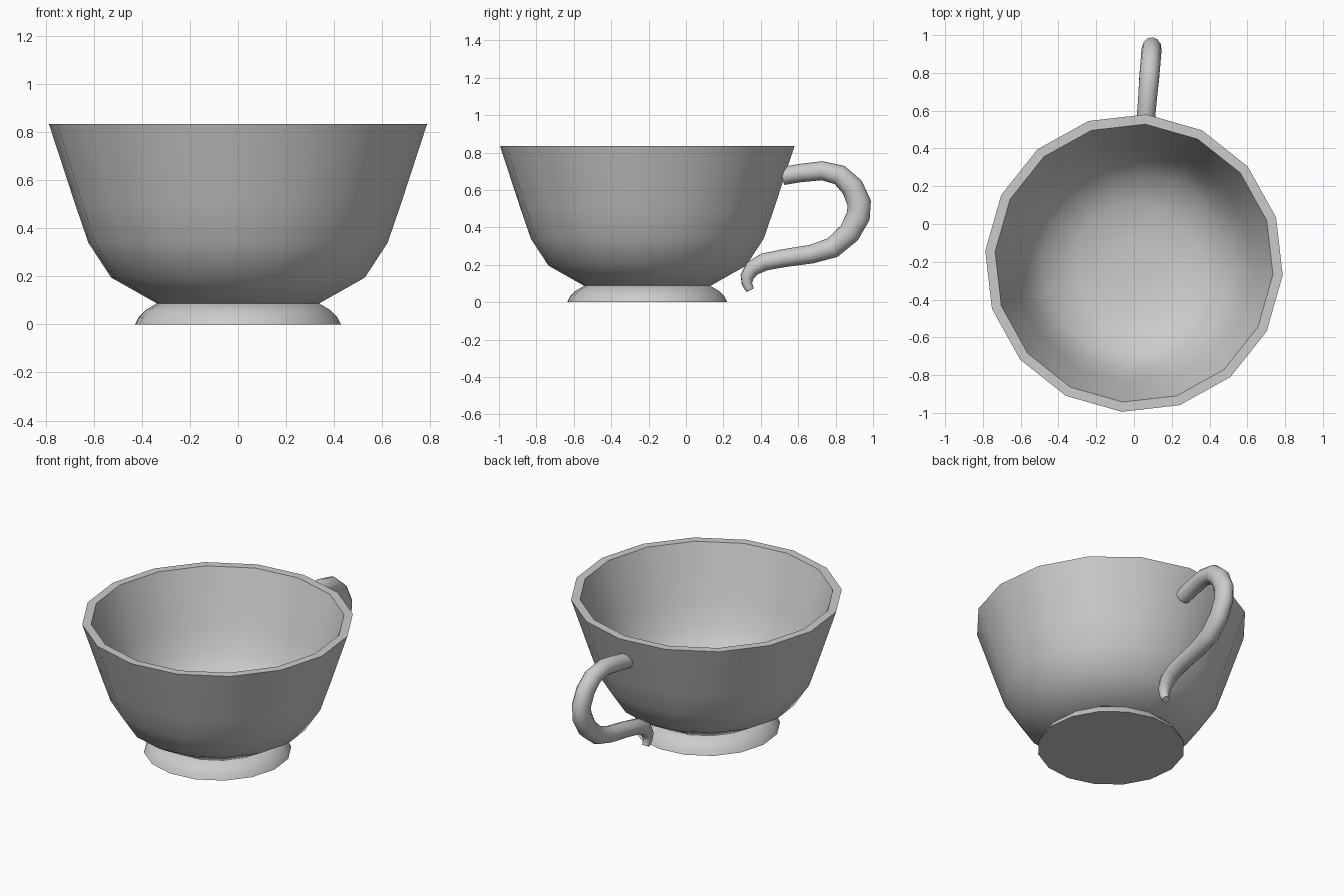
import bpy, bmesh, math
from mathutils import Vector, Matrix

if "Cube" in bpy.data.objects:
    bpy.data.objects.remove(bpy.data.objects["Cube"], do_unlink=True)

SIDES = 16
CENTRE = Vector((0, -0.207, 0))
TURN = Matrix.Rotation(math.radians(-4.7), 4, "Z")   # whole cup is slightly turned

china = bpy.data.materials.new("grey china")
china.use_nodes = True
china.diffuse_color = (0.6, 0.6, 0.6, 1)
china.node_tree.nodes["Principled BSDF"].inputs["Base Color"].default_value = (0.6, 0.6, 0.6, 1)


def finish(bm, name):
    bmesh.ops.transform(bm, matrix=Matrix.Translation(CENTRE) @ TURN, verts=bm.verts)
    bmesh.ops.recalc_face_normals(bm, faces=bm.faces)
    mesh = bpy.data.meshes.new(name)
    bm.to_mesh(mesh)
    bm.free()
    mesh.materials.append(china)
    obj = bpy.data.objects.new(name, mesh)
    bpy.context.collection.objects.link(obj)
    bpy.ops.object.select_all(action="DESELECT")
    obj.select_set(True)
    bpy.context.view_layer.objects.active = obj
    bpy.ops.object.shade_smooth_by_angle(angle=math.radians(40))
    return obj


def skin(rings, name):
    """Bridge a list of point rings and cap both ends."""
    bm = bmesh.new()
    loops = [[bm.verts.new(p) for p in ring] for ring in rings]
    for a, b in zip(loops, loops[1:]):
        for i in range(len(a)):
            j = (i + 1) % len(a)
            bm.faces.new((a[i], a[j], b[j], b[i]))
    bm.faces.new(loops[0])
    bm.faces.new(loops[-1])
    return finish(bm, name)


def lathe(profile, name):
    angles = [math.tau * i / SIDES for i in range(SIDES)]
    return skin([[Vector((r * math.cos(a), r * math.sin(a), z)) for a in angles]
                 for r, z in profile], name)


# Bowl: outside wall, rim, then inside wall down to the floor
lathe([(0.34, 0.088), (0.53, 0.195), (0.625, 0.34), (0.68, 0.5), (0.79, 0.835),
       (0.738, 0.835), (0.63, 0.5), (0.575, 0.36), (0.485, 0.235),
       (0.32, 0.15), (0.12, 0.13)], "bowl")

# Flared foot
lathe([(0.43, 0), (0.415, 0.03), (0.385, 0.06), (0.335, 0.09)], "foot")

# Handle: tapered tube along a curled path (y, z, radius)
path = [(0.52, 0.674, 0.048), (0.61, 0.69, 0.049), (0.73, 0.703, 0.051),
        (0.825, 0.68, 0.055), (0.893, 0.615, 0.061), (0.93, 0.53, 0.064),
        (0.925, 0.46, 0.064), (0.877, 0.37, 0.06), (0.786, 0.291, 0.056),
        (0.674, 0.257, 0.05), (0.524, 0.235, 0.048), (0.42, 0.215, 0.047),
        (0.355, 0.18, 0.043), (0.328, 0.135, 0.036), (0.328, 0.097, 0.028),
        (0.345, 0.065, 0.022)]
points = [Vector((0, y - CENTRE.y, z)) for y, z, r in path]
rings = []
for i, p in enumerate(points):
    along = (points[min(i + 1, len(points) - 1)] - points[max(i - 1, 0)]).normalized()
    side = Vector((1, 0, 0))
    up = side.cross(along)
    r = path[i][2]
    rings.append([p + side * min(r, 0.053) * math.cos(math.tau * k / 12)
                  + up * r * math.sin(math.tau * k / 12) for k in range(12)])
skin(rings, "handle")
